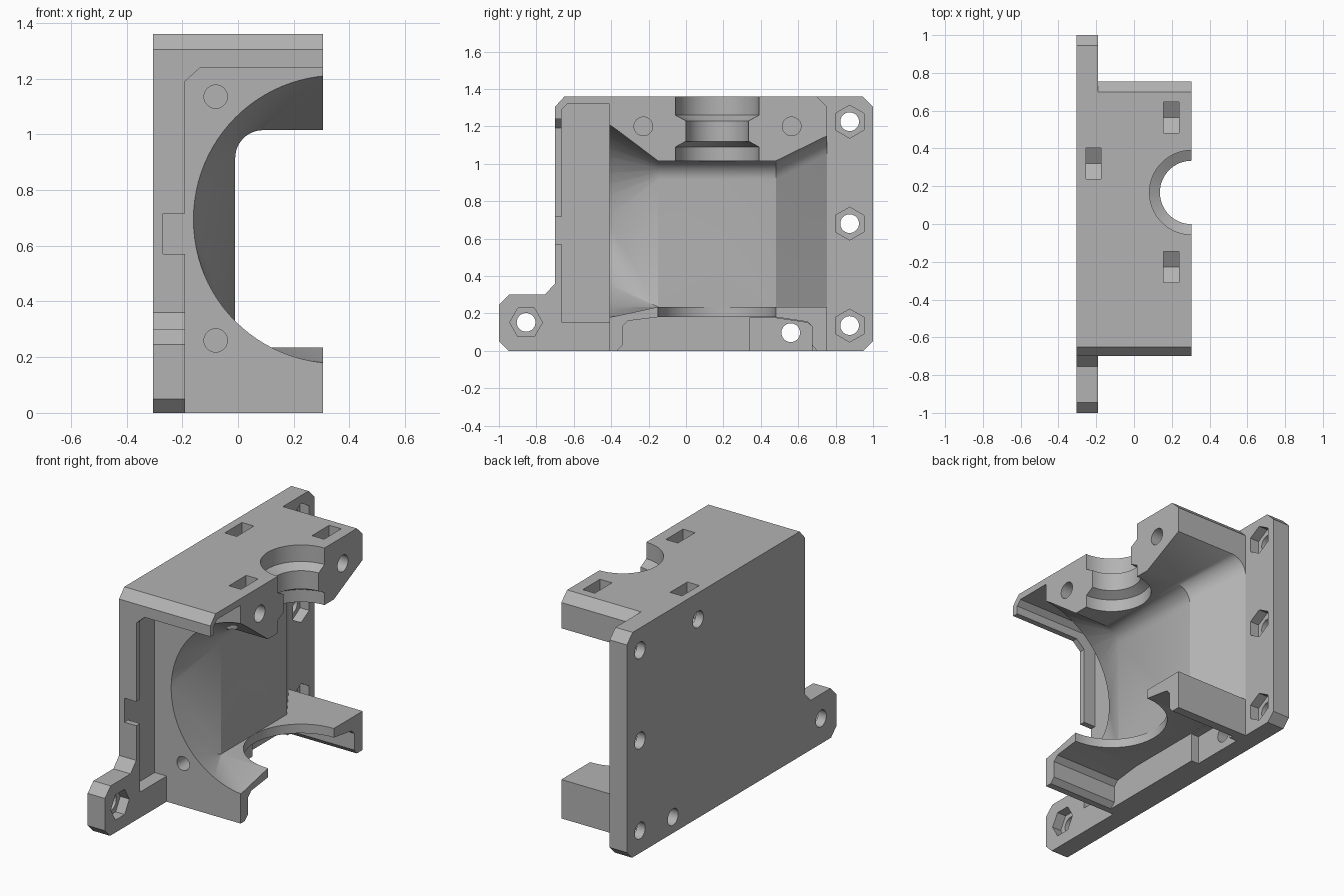
import bpy, bmesh
from math import pi, cos, sin
from mathutils import Vector

if "Cube" in bpy.data.objects:
    bpy.data.objects.remove(bpy.data.objects["Cube"], do_unlink=True)

grey = bpy.data.materials.new("light_grey")
grey.use_nodes = True
COLOUR = (0.45, 0.45, 0.45, 1)
grey.diffuse_color = COLOUR
grey.node_tree.nodes["Principled BSDF"].inputs["Base Color"].default_value = COLOUR


def finish(name, bm):
    bmesh.ops.recalc_face_normals(bm, faces=bm.faces)
    mesh = bpy.data.meshes.new(name)
    bm.to_mesh(mesh)
    bm.free()
    mesh.materials.append(grey)
    obj = bpy.data.objects.new(name, mesh)
    bpy.context.collection.objects.link(obj)
    return obj


def extrude(name, points, start, end, axis="x"):
    """Extrude a flat outline along x (points are y, z) or y (points are x, z)."""
    bm = bmesh.new()
    place = (lambda a, b: (start, a, b)) if axis == "x" else (lambda a, b: (a, start, b))
    face = bm.faces.new([bm.verts.new(place(a, b)) for a, b in points])
    grown = bmesh.ops.extrude_face_region(bm, geom=[face])["geom"]
    move = Vector((end - start, 0, 0)) if axis == "x" else Vector((0, end - start, 0))
    bmesh.ops.translate(bm, vec=move, verts=[v for v in grown if isinstance(v, bmesh.types.BMVert)])
    return finish(name, bm)


def ring(a, b, radius, count=32, turn=0.0):
    return [(a + radius * cos(turn + 2 * pi * i / count),
             b + radius * sin(turn + 2 * pi * i / count)) for i in range(count)]


def rect(a0, a1, b0, b1):
    return [(a0, b0), (a1, b0), (a1, b1), (a0, b1)]


def hull(name, section_a, y_a, section_b, y_b):
    """Blend two convex x-z sections into one solid."""
    bm = bmesh.new()
    for section, y in ((section_a, y_a), (section_b, y_b)):
        for x, z in section:
            bm.verts.new((x, y, z))
    bmesh.ops.convex_hull(bm, input=bm.verts)
    bmesh.ops.dissolve_limit(bm, angle_limit=0.002, verts=bm.verts, edges=bm.edges)
    return finish(name, bm)


def lathe(name, x, y, profile, count=64):
    bm = bmesh.new()
    loops = [[bm.verts.new((px, py, z)) for px, py in ring(x, y, r, count)] for r, z in profile]
    for low, high in zip(loops, loops[1:]):
        for i in range(count):
            j = (i + 1) % count
            bm.faces.new((low[i], low[j], high[j], high[i]))
    bm.faces.new(loops[0])
    bm.faces.new(loops[-1])
    return finish(name, bm)


def channel(x0, z0, z1, radius=0.1):
    """Square-floored tunnel section with rounded top corner."""
    arc = [(x0 + radius - radius * sin(t), z1 - radius + radius * cos(t))
           for t in (pi / 2 * i / 10 for i in range(11))]
    return [(0.6, z0), (0.6, z1)] + arc + [(x0, z0)]


def combine(target, tool, operation="DIFFERENCE"):
    mod = target.modifiers.new("combine", "BOOLEAN")
    mod.operation, mod.solver, mod.object = operation, "EXACT", tool
    bpy.context.view_layer.objects.active = target
    bpy.ops.object.modifier_apply(modifier=mod.name)
    bpy.data.objects.remove(tool, do_unlink=True)


# Mounting plate with front foot and back flange
housing = extrude("half_housing", [
    (-1, 0.05), (-0.95, 0), (0.95, 0), (1, 0.05), (1, 1.305), (0.945, 1.36), (-0.65, 1.36),
    (-0.7, 1.305), (-0.7, 0.36), (-0.755, 0.3), (-0.945, 0.3), (-1, 0.245)], -0.305, -0.19)

# Main block with overhanging roof, and the lip's corner gusset
combine(housing, extrude("block", [
    (-0.41, 0), (0.755, 0), (0.755, 1.305), (0.7, 1.36), (-0.65, 1.36), (-0.7, 1.305),
    (-0.7, 1.24), (-0.41, 1.24)], -0.25, 0.305), "UNION")
combine(housing, extrude("gusset", [(-0.25, 1.19), (-0.19, 1.19), (-0.135, 1.24), (-0.135, 1.28),
                                    (-0.25, 1.28)], -0.7, -0.45, "y"), "UNION")

# Fan slot behind the lip, and cable notch
cuts = [
    extrude("fan_slot", [(-0.665, 0.155), (-0.41, 0.155), (-0.41, 1.32), (-0.635, 1.32),
                         (-0.665, 1.29)], -0.27, 0.4),
    extrude("cable_notch", rect(-0.75, -0.6, 0.57, 0.715), -0.27, 0.4),
]

# Air duct: round inlet, straight tunnel, flared outlet
tunnel = channel(-0.01, 0.235, 1.015)
cuts += [
    hull("inlet", ring(0.357, 0.695, 0.5175, 96), -0.411, tunnel, -0.149),
    hull("tunnel", tunnel, -0.15, tunnel, 0.481),
    hull("outlet", tunnel, 0.48, channel(-0.19, 0.235, 1.15), 0.756),
]

# Stepped neck through the roof, round opening in the floor
cuts.append(lathe("neck", 0.305, 0.167, [(0.223, 0.95), (0.223, 1.09), (0.168, 1.12), (0.168, 1.23),
                                         (0.223, 1.26), (0.223, 1.45)]))
cuts.append(lathe("floor_opening", 0.305, 0.165, [(0.315, 0.1), (0.315, 0.4)]))

# Recess under the floor with a deeper back bay
cuts += [
    extrude("under_recess", [(-0.37, -0.05), (-0.37, 0), (-0.34, 0.03), (-0.34, 0.13), (-0.31, 0.16),
                             (-0.15, 0.18), (0.48, 0.18), (0.65, 0.155), (0.675, 0.13),
                             (0.675, 0.03), (0.7, 0), (0.7, -0.05)], -0.14, 0.4),
    extrude("back_bay", [(0.34, -0.05), (0.34, 0.175), (0.48, 0.175), (0.65, 0.15), (0.675, 0.13),
                         (0.675, -0.05)], -0.19, 0.4),
]

# Flange and foot screws: through hole plus hexagonal nut seat
for y, z, turn in ((0.875, 1.225, pi / 2), (0.875, 0.68, pi / 2), (0.875, 0.135, pi / 2),
                   (-0.855, 0.152, 0)):
    cuts.append(extrude("screw", ring(y, z, 0.05), -0.4, 0))
    cuts.append(extrude("nut_seat", ring(y, z, 0.088, 6, turn), -0.25, -0.15))

# Side screws, and nut slots dropped in from the top
cuts.append(extrude("low_screw", ring(0.56, 0.097, 0.05), -0.4, 0.4))
for y, start, end, slot in ((0.32, -0.4, -0.1, -0.215), (0.565, 0.05, 0.4, 0.197),
                            (-0.228, 0.05, 0.4, 0.197)):
    cuts.append(extrude("side_screw", ring(y, 1.2, 0.05), start, end))
    pocket = [(y - 0.082, 1.45), (y - 0.082, 1.153), (y, 1.105), (y + 0.082, 1.153), (y + 0.082, 1.45)]
    cuts.append(extrude("nut_slot", pocket, slot - 0.04, slot + 0.04))

# Fan screws in the inlet face
for z in (1.135, 0.26):
    cuts.append(extrude("fan_screw", ring(-0.08, z, 0.042), -0.45, -0.2, "y"))

for cut in cuts:
    combine(housing, cut)

bpy.ops.object.select_all(action="DESELECT")
housing.select_set(True)
bpy.context.view_layer.objects.active = housing
bpy.ops.object.shade_smooth_by_angle(angle=0.5)
